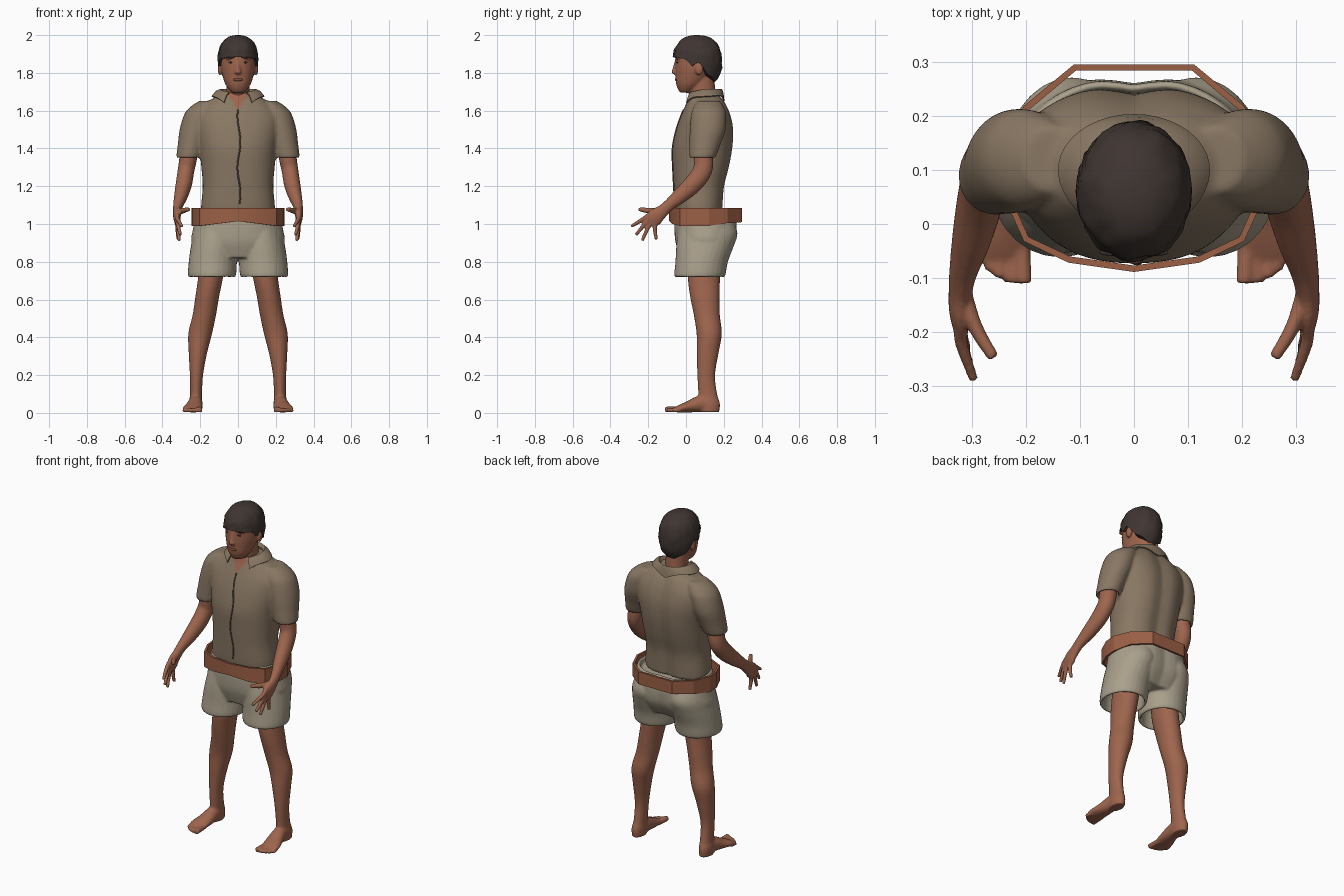
import bpy, bmesh, math
from mathutils import Vector, noise
from mathutils.bvhtree import BVHTree

if "Cube" in bpy.data.objects:
    bpy.data.objects.remove(bpy.data.objects["Cube"])


def material(name, *rgb):
    m = bpy.data.materials.new(name)
    m.use_nodes = True
    m.diffuse_color = (*rgb, 1)
    m.node_tree.nodes["Principled BSDF"].inputs["Base Color"].default_value = (*rgb, 1)
    return m


SKIN = material("skin", .34, .13, .075)
SHIRT = material("shirt_tan", .25, .185, .125)
SHORTS = material("shorts_beige", .40, .35, .26)
BELT = material("belt_leather", .33, .115, .06)
HAIR = material("hair_dark", .05, .036, .031)
LIPS = material("lips", .22, .075, .05)
SEAM = material("seam_brown", .11, .08, .055)


def smooth_path(keys, steps=4):
    """Catmull-Rom interpolation of ring values."""
    k = [Vector(r) for r in keys]
    out = []
    for i in range(len(k) - 1):
        a, b, c, d = k[max(i - 1, 0)], k[i], k[i + 1], k[min(i + 2, len(k) - 1)]
        for s in range(steps):
            t = s / steps
            out.append(b + .5 * t * ((c - a) + t * ((2 * a - 5 * b + 4 * c - d)
                                                    + t * (3 * (b - c) + d - a))))
    return out + [k[-1]]


def loft(bm, keys, side=1, flat=True, power=2.0, groove=0, n=28):
    """Closed skin over rings (x, y, z, radius across, radius deep)."""
    rings = smooth_path(keys)
    loops = []
    for i, (x, y, z, a, b) in enumerate(rings):
        u, v = Vector((1, 0, 0)), Vector((0, 1, 0))
        if not flat:
            t = (rings[min(i + 1, len(rings) - 1)] - rings[max(i - 1, 0)]).to_3d()
            t = Vector(t[:3]).normalized()
            u = (u - t * u.dot(t)).normalized()
            v = t.cross(u)
        loop = []
        for j in range(n):
            c, s = math.cos(math.tau * j / n), math.sin(math.tau * j / n)
            c, s = (math.copysign(abs(q) ** (2 / power), q) for q in (c, s))
            p = Vector((x, y, z)) + u * (a * c) + v * (b * s)
            if s > 0:
                p.y -= groove * math.exp(-(p.x / .045) ** 2)
            p.x *= side
            loop.append(bm.verts.new(p))
        loops.append(loop)
    for p, q in zip(loops, loops[1:]):
        for j in range(n):
            bm.faces.new((p[j - 1], p[j], q[j], q[j - 1]))
    bm.faces.new(loops[0])
    bm.faces.new(loops[-1])


def ball(bm, loc, radii):
    vs = bmesh.ops.create_uvsphere(bm, u_segments=16, v_segments=10, radius=1)["verts"]
    for v in vs:
        v.co = Vector(a * r for a, r in zip(v.co, radii)) + Vector(loc)


def finish(bm, name, mat, voxel=0, angle=60, solid=0):
    """Turn the bmesh into an object, optionally fused into one skin."""
    bmesh.ops.recalc_face_normals(bm, faces=bm.faces)
    me = bpy.data.meshes.new(name)
    bm.to_mesh(me)
    bm.free()
    ob = bpy.data.objects.new(name, me)
    bpy.context.collection.objects.link(ob)
    if solid:
        m = ob.modifiers.new("thickness", "SOLIDIFY")
        m.thickness, m.offset = solid, 0
    if voxel:
        m = ob.modifiers.new("fuse", "REMESH")
        m.mode, m.voxel_size = "VOXEL", voxel
        m = ob.modifiers.new("relax", "SMOOTH")
        m.factor, m.iterations = .5, 5
    dg = bpy.context.evaluated_depsgraph_get()
    ob.data = bpy.data.meshes.new_from_object(ob.evaluated_get(dg))
    ob.modifiers.clear()
    ob.data.name = name
    ob.data.materials.clear()
    ob.data.materials.append(mat)
    bpy.ops.object.select_all(action="DESELECT")
    ob.select_set(True)
    bpy.context.view_layer.objects.active = ob
    bpy.ops.object.shade_smooth_by_angle(angle=math.radians(angle))
    return ob


# Head with neck, nose and ears
bm = bmesh.new()
loft(bm, [(0, cy, z, a, b) for cy, z, a, b in (
    (0, 1.695, .03, .03), (.005, 1.71, .047, .046), (.02, 1.74, .067, .072),
    (.035, 1.78, .081, .091), (.045, 1.82, .09, .103), (.055, 1.86, .094, .113),
    (.06, 1.9, .095, .115), (.06, 1.94, .086, .105), (.06, 1.97, .05, .07))])
loft(bm, [(0, .1, 1.58, .075, .075), (0, .09, 1.65, .062, .07), (0, .08, 1.78, .06, .07)])
loft(bm, [(0, -.048, 1.865, .009, .012), (0, -.056, 1.825, .012, .015),
          (0, -.058, 1.803, .019, .019), (0, -.053, 1.793, .014, .012)])
for s in (1, -1):
    ball(bm, (s * .096, .07, 1.82), (.012, .022, .033))
    ball(bm, (s * .04, -.04, 1.88), (.03, .017, .009))
finish(bm, "head", SKIN, .006)

# Lips, brows and eyes
bm = bmesh.new()
ball(bm, (0, -.052, 1.764), (.026, .007, .008))
finish(bm, "lips", LIPS)
bm = bmesh.new()
for s in (1, -1):
    ball(bm, (s * .04, -.053, 1.881), (.024, .006, .004))
    ball(bm, (s * .037, -.046, 1.855), (.015, .006, .0045))
finish(bm, "brows_and_eyes", HAIR)

# Hair cap with a shaped hairline
HAIRLINE = ((0, 1.885), (60, 1.875), (78, 1.835), (92, 1.86), (118, 1.79), (180, 1.735))


def hairline(deg):
    for (a, p), (b, q) in zip(HAIRLINE, HAIRLINE[1:]):
        if deg <= b:
            return p + (q - p) * (deg - a) / (b - a)
    return HAIRLINE[-1][1]


bm = bmesh.new()
N, ROWS, grid = 56, 14, []
for r in range(-1, ROWS + 1):
    row = []
    for j in range(N):
        ang = math.tau * j / N
        low = hairline(math.degrees(min(ang, math.tau - ang)))
        z = low + (2 - low) * math.sin(max(r, 0) / ROWS * math.pi / 2)
        k = max(0, 1 - abs((z - 1.86) / .14) ** 2.4) ** (1 / 2.4) * (.72 if r < 0 else 1)
        p = Vector((.107 * k * math.sin(ang), .06 - .13 * k * math.cos(ang), z))
        p += Vector((p.x, p.y - .06, 0)) * .06 * noise.noise(p * 32)
        row.append(bm.verts.new(p))
    grid.append(row)
for p, q in zip(grid, grid[1:]):
    for j in range(N):
        bm.faces.new((p[j - 1], p[j], q[j], q[j - 1]))
bmesh.ops.remove_doubles(bm, verts=bm.verts, dist=.0005)
finish(bm, "hair", HAIR)

# Shirt: torso with a spine groove, and hollow sleeves
bm = bmesh.new()
loft(bm, [(0, cy, z, a, b) for cy, z, a, b in (
    (.072, 1.05, .195, .125), (.07, 1.1, .195, .13), (.072, 1.2, .187, .137),
    (.082, 1.3, .194, .152), (.09, 1.4, .205, .162), (.102, 1.5, .222, .154),
    (.108, 1.58, .222, .132), (.108, 1.64, .17, .106), (.104, 1.67, .125, .09),
    (.1, 1.695, .09, .08))], power=2.3, groove=.016, n=48)
for s in (1, -1):
    loft(bm, [(.15, .12, 1.652, .055, .06), (.178, .12, 1.62, .075, .08),
              (.203, .12, 1.58, .082, .093), (.227, .115, 1.5, .082, .095),
              (.246, .1, 1.42, .073, .082), (.26, .088, 1.355, .066, .07),
              (.26, .088, 1.355, .053, .057), (.25, .095, 1.41, .05, .055)], s)
shirt = finish(bm, "shirt", SHIRT, .008)
shirt.data.materials.append(SKIN)
for f in shirt.data.polygons:
    c = f.center
    if c.y < .07 and abs(c.x) < (c.z - 1.605) * .65:
        f.material_index = 1
tree = BVHTree.FromPolygons([v.co for v in shirt.data.vertices],
                            [f.vertices[:] for f in shirt.data.polygons])

# Collar laid on the shirt, open at the front
bm = bmesh.new()
grid = []
for i in range(33):
    ang = math.radians(32 + (360 - 64) * i / 32)
    sx, cy = math.sin(ang), math.cos(ang)
    front = max(0, cy)
    row = [Vector((.084 * sx, .1 - .08 * cy, 1.695 - .02 * front)),
           Vector((.094 * sx, .1 - .09 * cy, 1.712 - .02 * front))]
    edge = Vector((.138 * sx, .1 - (.1 + .015 * front) * cy, 2))
    hit = tree.ray_cast(edge, Vector((0, 0, -1)))[0]
    edge.z = (hit.z if hit else 1.6) + .012
    row += [(row[1] + edge) / 2 + Vector((0, 0, .008)), edge]
    grid.append([bm.verts.new(p) for p in row])
for p, q in zip(grid, grid[1:]):
    for j in range(3):
        bm.faces.new((p[j], p[j + 1], q[j + 1], q[j]))
finish(bm, "collar", SHIRT, solid=.008, angle=40)

# Placket edge down the chest
bm = bmesh.new()
path = []
for i in range(26):
    z = 1.605 - .02 * i
    x = .005 + .008 * math.sin(z * 23)
    hit = tree.ray_cast(Vector((x, -1, z)), Vector((0, 1, 0)))[0]
    path.append((x, hit.y if hit else -.06, z, .004, .004))
loft(bm, path, n=8)
finish(bm, "shirt_placket", SEAM)

# Arms with hands
FINGERS = ((.297, -.289, .988, -.22, 1.03), (.305, -.265, .942, -.208, 1.012),
           (.311, -.232, .912, -.193, .995), (.318, -.157, .918, -.165, .99))
bm = bmesh.new()
for s in (1, -1):
    loft(bm, [(.255, .095, 1.45, .045, .05), (.262, .092, 1.36, .047, .051),
              (.275, .088, 1.285, .044, .051), (.286, .04, 1.215, .043, .049),
              (.302, -.03, 1.15, .036, .041), (.317, -.09, 1.1, .026, .031),
              (.322, -.125, 1.068, .022, .034), (.323, -.16, 1.04, .02, .043),
              (.32, -.195, 1.008, .013, .042)], s, flat=False)
    for x, y, z, by, bz in FINGERS:
        loft(bm, [(.321, by + .03, bz + .025, .012, .013), (.321, by, bz, .012, .012),
                  (x, y, z, .009, .009)], s, flat=False, n=12)
    loft(bm, [(.318, -.12, 1.065, .016, .018), (.295, -.19, 1.07, .014, .016),
              (.26, -.248, 1.078, .011, .011)], s, flat=False, n=12)
finish(bm, "arms", SKIN, .005)

# Legs with bare feet
TOES = ((.205, -.11, .016), (.229, -.108, .012), (.249, -.1, .012),
        (.267, -.088, .011), (.284, -.07, .011))
bm = bmesh.new()
for s in (1, -1):
    loft(bm, [(.13, .1, .87, .07, .085), (.145, .095, .72, .066, .085),
              (.162, .1, .62, .063, .079), (.178, .11, .52, .062, .069),
              (.2, .123, .42, .063, .067), (.212, .115, .32, .049, .058),
              (.22, .107, .2, .035, .047), (.222, .115, .1, .032, .05),
              (.225, .122, .05, .036, .058), (.225, .122, .004, .034, .054)], s)
    loft(bm, [(.222, .14, .044, .034, .04), (.225, .08, .048, .038, .045),
              (.232, .02, .034, .046, .032), (.242, -.03, .023, .052, .021),
              (.244, -.06, .016, .047, .013)], s, flat=False)
    for x, y, r in TOES:
        loft(bm, [(.24 + (x - .24) * .9, -.03, r + .003, r, r), (x, y, r + .002, r, r)],
             s, flat=False, n=12)
finish(bm, "legs", SKIN, .006)

# Shorts: hollow waist and two open legs
bm = bmesh.new()
loft(bm, [(0, cy, z, a, b) for cy, z, a, b in (
    (.095, .82, .19, .125), (.105, .9, .245, .16), (.107, .97, .239, .168),
    (.106, 1.03, .226, .166), (.106, 1.075, .216, .166), (.106, 1.075, .202, .152),
    (.106, 1.04, .2, .15))], power=2.2, groove=.014, n=48)
for s in (1, -1):
    loft(bm, [(.11, .11, 1.02, .105, .14), (.115, .115, .95, .122, .158),
              (.125, .1, .88, .125, .152), (.133, .083, .8, .128, .139),
              (.138, .073, .727, .127, .135), (.138, .073, .727, .111, .119),
              (.135, .08, .8, .108, .115), (.13, .09, .83, .1, .108)], s)
finish(bm, "shorts", SHORTS, .007)

# Loose angular belt
HALF = [(0, -.083), (.12, -.066), (.2, -.028), (.235, .05), (.24, .12), (.2, .215), (.11, .29)]
loop = HALF + [(-x, y) for x, y in HALF[:0:-1]]
bm = bmesh.new()
grid = []
for x, y in loop:
    sag = .025 * min(1, abs(x) / .2) * (1 if y < .2 else .4)
    grid.append([bm.verts.new((x, y, z)) for z in (1.015 - sag, 1.05 - sag / 2, 1.085)])
for p, q in zip(grid, grid[1:] + grid[:1]):
    for j in range(2):
        bm.faces.new((p[j], q[j], q[j + 1], p[j + 1]))
finish(bm, "belt", BELT, solid=.012, angle=25)
